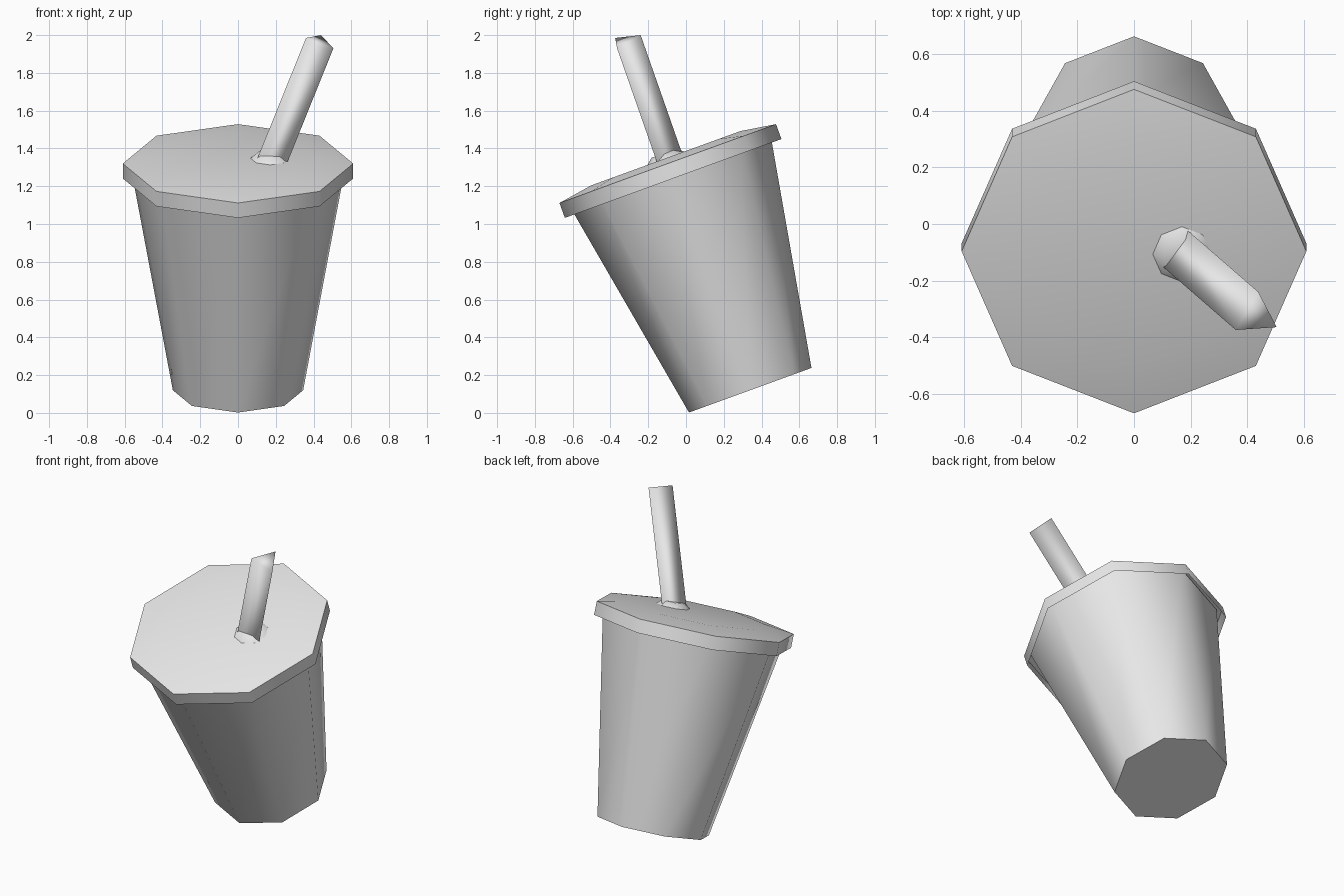
import bpy, bmesh, math
from mathutils import Matrix, Vector

cube = bpy.data.objects.get("Cube")
if cube:
    bpy.data.objects.remove(cube, do_unlink=True)

# One plain grey for the whole cup
grey = bpy.data.materials.new("light_grey")
grey.use_nodes = True
grey.diffuse_color = (0.8, 0.8, 0.8, 1)
grey.node_tree.nodes["Principled BSDF"].inputs["Base Color"].default_value = (0.8, 0.8, 0.8, 1)

# The cup leans forward: its base centre is lifted and turned about x
TILT = Matrix.Translation((0, 0.34, 0.12)) @ Matrix.Rotation(math.radians(20), 4, "X")


def octagon(radius, height, x=0):
    """Ring of eight points in the tilted cup's own frame."""
    return [TILT @ Vector((x + radius * math.cos(i * math.pi / 4),
                           radius * math.sin(i * math.pi / 4), height))
            for i in range(8)]


def loft(name, rings, cap_start=False, cap_end=False, angle=60):
    """Bridge rings of points, listed from bottom to top, into one object."""
    bm = bmesh.new()
    loops = [[bm.verts.new(p) for p in ring] for ring in rings]
    for low, high in zip(loops, loops[1:]):
        n = len(low)
        for i in range(n):
            j = (i + 1) % n
            bm.faces.new((low[i], low[j], high[j], high[i]))
    if cap_start:
        bm.faces.new(loops[0][::-1])
    if cap_end:
        bm.faces.new(loops[-1])
    mesh = bpy.data.meshes.new(name)
    bm.to_mesh(mesh)
    bm.free()
    mesh.materials.append(grey)
    obj = bpy.data.objects.new(name, mesh)
    bpy.context.collection.objects.link(obj)
    bpy.ops.object.select_all(action="DESELECT")
    obj.select_set(True)
    bpy.context.view_layer.objects.active = obj
    if angle:
        bpy.ops.object.shade_smooth_by_angle(angle=math.radians(angle))
    else:
        bpy.ops.object.shade_smooth()
    return obj


# Tapered cup, running up inside the lid
loft("cup", [octagon(0.345, 0), octagon(0.57, 1.27)], cap_start=True)

# Hollow lid: skirt, sloping shoulder and raised centre
loft("lid", [octagon(0.61, 1.193), octagon(0.61, 1.277), octagon(0.42, 1.307)],
     cap_end=True)

# Small collar where the straw enters
loft("straw_collar", [octagon(0.106, 1.305, 0.17), octagon(0.07, 1.335, 0.17)],
     cap_end=True)

# Three-sided straw leaning to the front and side
tip = [Vector(p) for p in ((0.36, -0.375, 1.985), (0.505, -0.365, 1.93), (0.44, -0.24, 2.0))]
lean = (tip[1] - tip[0]).cross(tip[2] - tip[0]).normalized()
loft("straw", [[p - lean * 0.74 for p in tip], tip], cap_end=True, angle=0)
